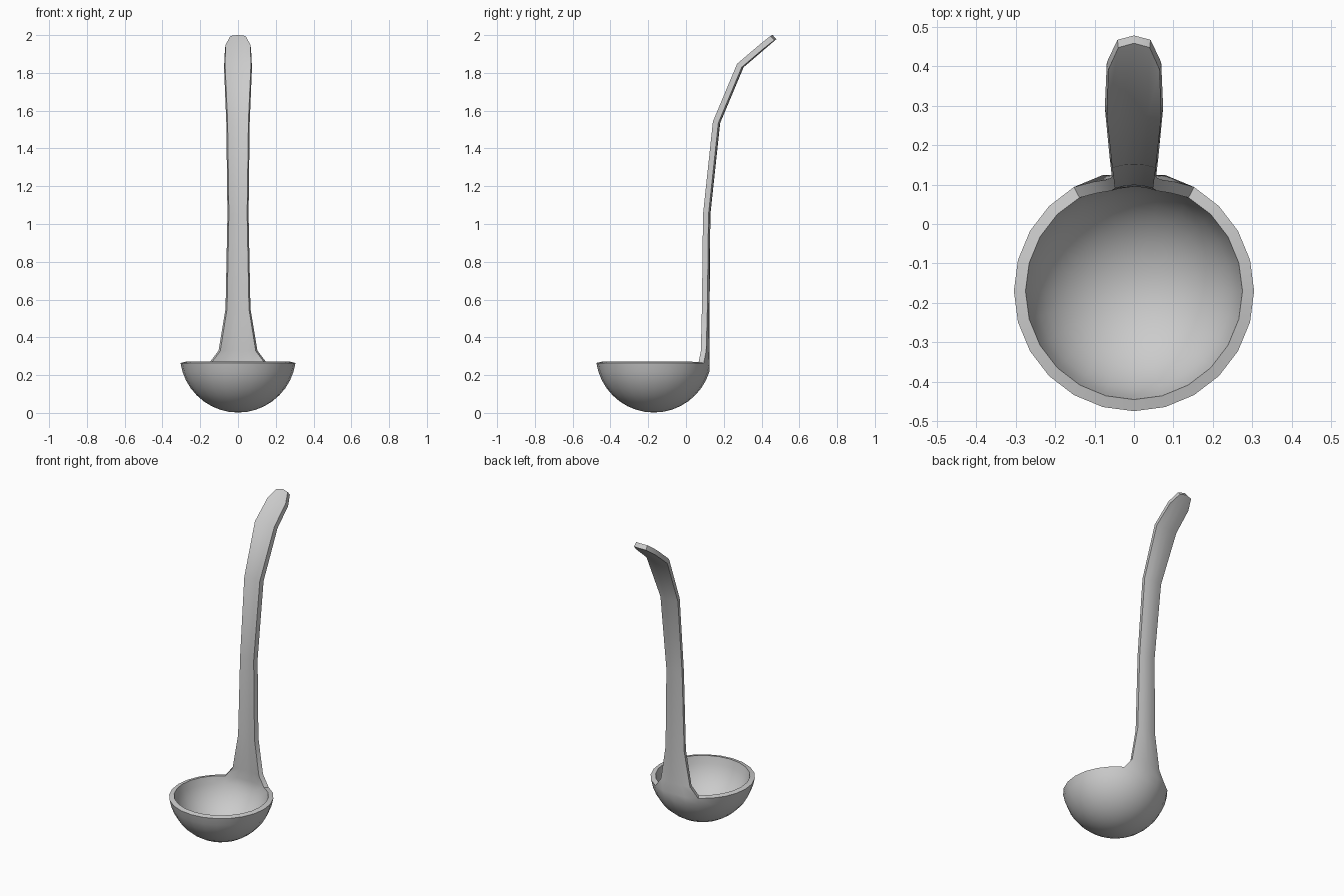
import bpy, bmesh
from math import sin, cos, radians

if "Cube" in bpy.data.objects:
    bpy.data.objects.remove(bpy.data.objects["Cube"])

SEG, RINGS = 24, 9
R, CY = 0.308, -0.17
RIM_PHI = radians(81.5)
BACK = range(4, 9)          # rim vertices the handle grows from

bm = bmesh.new()

# Bowl outer surface: rim ring downwards to the pole
rings = []
for k in range(RINGS):
    phi = RIM_PHI * (1 - k / RINGS)
    ring = []
    for i in range(SEG):
        a = radians(360 / SEG * i)
        y = min(CY + R * sin(phi) * sin(a), 0.125)
        ring.append(bm.verts.new((R * sin(phi) * cos(a), y, 0.002 + R - R * cos(phi))))
    rings.append(ring)
pole = bm.verts.new((0, CY, 0.002))


def bridge(upper, lower, closed):
    n = len(upper)
    for i in range(n if closed else n - 1):
        j = (i + 1) % n
        bm.faces.new((upper[i], lower[i], lower[j], upper[j]))


for up, low in zip(rings, rings[1:]):
    bridge(up, low, True)
for i in range(SEG):
    bm.faces.new((rings[-1][i], pole, rings[-1][(i + 1) % SEG]))

# Handle back surface: half width, back y, z, depth of the curved section
rows = [(0.103, 0.125, 0.33, 0.018), (0.066, 0.125, 0.55, 0.012),
        (0.056, 0.129, 1.05, 0.010), (0.062, 0.181, 1.535, 0.010),
        (0.074, 0.305, 1.83, 0.010)]
prev = [rings[0][i] for i in BACK]
cols = [1, 0.53, 0, -0.53, -1]
for half, y, z, sag in rows:
    row = [bm.verts.new((half * t, y - sag * t * t, z)) for t in cols]
    bridge(row, prev, False)
    prev = row

# Rounded handle tip
tip = [(0.069, 0.410, 1.928), (0.042, 0.467, 1.973), (0, 0.478, 1.978),
       (-0.042, 0.467, 1.973), (-0.069, 0.410, 1.928)]
bridge([bm.verts.new(p) for p in tip], prev, False)

mesh = bpy.data.meshes.new("ladle")
bm.to_mesh(mesh)
bm.free()
ladle = bpy.data.objects.new("ladle", mesh)
bpy.context.collection.objects.link(ladle)
bpy.context.view_layer.objects.active = ladle
ladle.select_set(True)

# Wall thickness, grown inwards
solid = ladle.modifiers.new("thickness", 'SOLIDIFY')
solid.thickness = 0.03
solid.offset = -1
solid.use_even_offset = True
bpy.ops.object.modifier_apply(modifier=solid.name)
bpy.ops.object.shade_smooth_by_angle(angle=radians(40))
